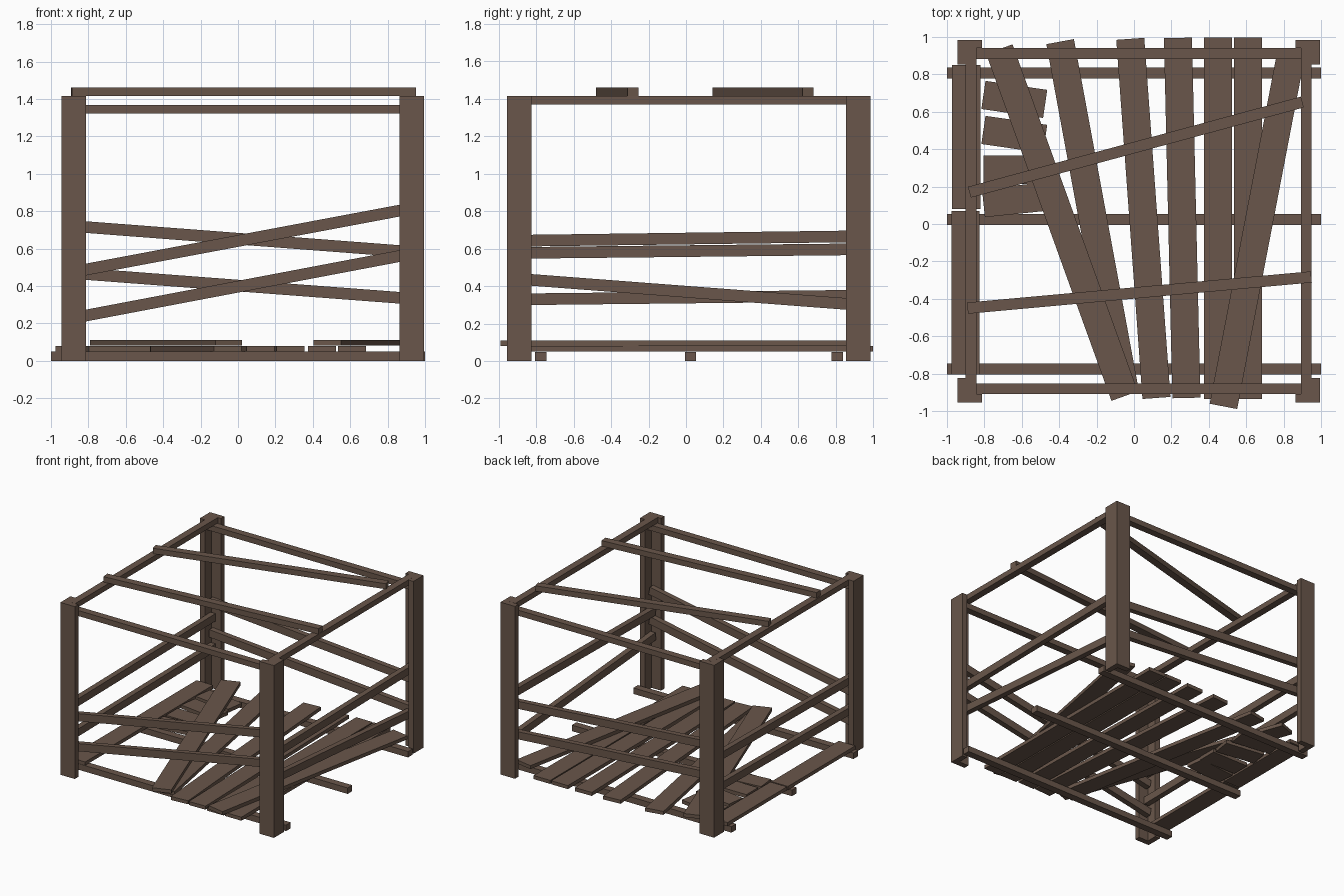
import bpy, bmesh
from mathutils import Vector, Matrix

if "Cube" in bpy.data.objects:
    bpy.data.objects.remove(bpy.data.objects["Cube"])

wood = bpy.data.materials.new("brown_wood")
wood.diffuse_color = (0.142, 0.094, 0.069, 1)
wood.use_nodes = True
wood.node_tree.nodes["Principled BSDF"].inputs["Base Color"].default_value = wood.diffuse_color


def add_mesh(name, bm):
    bmesh.ops.recalc_face_normals(bm, faces=bm.faces)
    me = bpy.data.meshes.new(name)
    bm.to_mesh(me)
    bm.free()
    me.materials.append(wood)
    ob = bpy.data.objects.new(name, me)
    bpy.context.collection.objects.link(ob)
    return ob


def beam(name, a, b, width, height):
    """Square-ended timber from a to b; width is horizontal, height upright."""
    a, b = Vector(a), Vector(b)
    x = (b - a).normalized()
    y = Vector((0, 0, 1)).cross(x).normalized()
    z = x.cross(y)
    rot = Matrix((x, y, z)).transposed().to_4x4()
    bm = bmesh.new()
    bmesh.ops.create_cube(bm, size=1)
    bmesh.ops.scale(bm, vec=((b - a).length, width, height), verts=bm.verts)
    bmesh.ops.transform(bm, matrix=Matrix.Translation((a + b) / 2) @ rot, verts=bm.verts)
    return add_mesh(name, bm)


# Corner posts: L-shaped profile, open towards the middle
LEFT, RIGHT, FRONT, BACK = -0.945, 0.995, -0.955, 0.985
POST_W, POST_T, POST_H = 0.131, 0.045, 1.415
L_PROFILE = [(0, 0), (POST_W, 0), (POST_W, POST_T), (POST_T, POST_T),
             (POST_T, POST_W), (0, POST_W)]
for px, sx, side in ((LEFT, 1, "left"), (RIGHT, -1, "right")):
    for py, sy, end in ((FRONT, 1, "front"), (BACK, -1, "back")):
        bm = bmesh.new()
        f = bm.faces.new([bm.verts.new((px + sx * u, py + sy * v, 0)) for u, v in L_PROFILE])
        ext = bmesh.ops.extrude_face_region(bm, geom=[f])
        top = [g for g in ext["geom"] if isinstance(g, bmesh.types.BMVert)]
        bmesh.ops.translate(bm, vec=(0, 0, POST_H), verts=top)
        add_mesh(f"{end}_{side}_post", bm)

# Inner faces of the posts
XL, XR, YF, YB = LEFT + POST_T, RIGHT - POST_T, FRONT + POST_T, BACK - POST_T

# Top rails
for n, x in (("left", XL + 0.029), ("right", XR - 0.029)):
    beam(n + "_top_rail", (x, YF, 1.393), (x, YB, 1.393), 0.058, 0.045)
for n, y in (("front", YF + 0.029), ("back", YB - 0.029)):
    beam(n + "_top_rail", (XL, y, 1.344), (XR, y, 1.344), 0.058, 0.045)

# Loose roof beams
beam("roof_beam_back", (-0.88, 0.17, 1.4385), (0.90, 0.652, 1.4385), 0.06, 0.045)
beam("roof_beam_front", (-0.89, -0.45, 1.4385), (0.948, -0.283, 1.4385), 0.06, 0.045)


# Wall braces: heights given at the inner edges of the posts
def brace(name, axis, pos, z0, z1):
    s0, s1 = (-0.814, 0.864) if axis == 0 else (-0.824, 0.854)
    e0, e1 = (XL + 0.01, XR - 0.01) if axis == 0 else (YF + 0.01, YB - 0.01)
    k = (z1 - z0) / (s1 - s0)
    pts = []
    for e in (e0, e1):
        z = z0 + k * (e - s0)
        pts.append((e, pos, z) if axis == 0 else (pos, e, z))
    beam(name, pts[0], pts[1], 0.045, 0.062)


brace("front_brace_upper", 0, YF + 0.0225, 0.488, 0.803)
brace("front_brace_lower", 0, YF + 0.0225, 0.242, 0.560)
brace("back_brace_upper", 0, YB - 0.0225, 0.715, 0.587)
brace("back_brace_lower", 0, YB - 0.0225, 0.464, 0.337)
brace("right_brace_upper", 1, XR - 0.0225, 0.643, 0.665)
brace("right_brace_lower", 1, XR - 0.0225, 0.433, 0.305)
brace("left_brace_upper", 1, XL + 0.0225, 0.578, 0.596)
brace("left_brace_lower", 1, XL + 0.0225, 0.330, 0.348)

# Floor sleepers
for i, y in enumerate((-0.775, 0.024, 0.808)):
    beam(f"floor_sleeper_{i + 1}", (-1, y, 0.0245), (1, y, 0.0245), 0.06, 0.049)

# Floor planks: (x0, y0, x1, y1) centre lines, lower layer then upper layer
lower = [(-0.897, 0.85, -0.897, 0.08), (-0.90, 0.07, -0.90, -0.805),
         (-0.395, 0.975, -0.055, -0.865), (-0.02, 0.99, 0.12, -0.93),
         (0.235, 0.995, 0.28, -0.93), (0.45, 0.998, 0.45, -0.935),
         (0.61, 0.998, 0.61, -0.935)]
upper = [(-0.72, 0.935, -0.05, -0.92), (0.84, 0.91, 0.478, -0.975)]
for n, rows, z in (("lower", lower, 0.065), ("upper", upper, 0.096)):
    for i, (x0, y0, x1, y1) in enumerate(rows):
        beam(f"{n}_plank_{i + 1}", (x0, y0, z), (x1, y1, z), 0.15, 0.029)

# Short broken boards at the left
for i, (y0, y1) in enumerate(((0.69, 0.642), (0.503, 0.455), (0.29, 0.29), (0.112, 0.146))):
    beam(f"short_board_{i + 1}", (-0.805, y0, 0.065), (-0.475, y1, 0.065), 0.152, 0.029)
